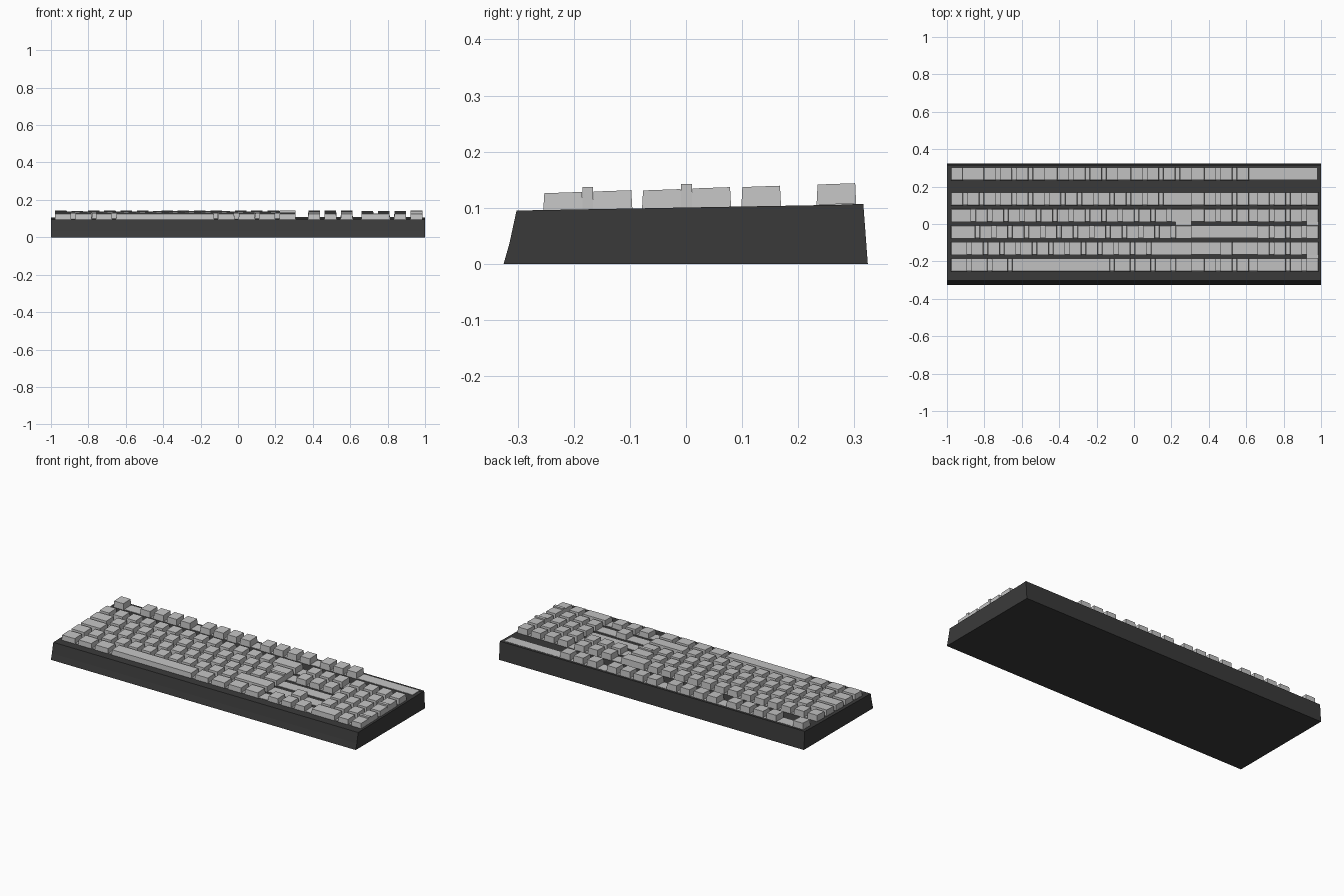
import bpy, bmesh

if "Cube" in bpy.data.objects:
    bpy.data.objects.remove(bpy.data.objects["Cube"])

def material(name, c):
    m = bpy.data.materials.new(name)
    m.diffuse_color = (c, c, c, 1)
    m.use_nodes = True
    m.node_tree.nodes["Principled BSDF"].inputs["Base Color"].default_value = m.diffuse_color
    return m

DARK = material("charcoal case", 0.042)
LIGHT = material("light grey keys", 0.55)

U = 0.0873          # one key unit
X0 = -0.979         # left edge of the key field
GAP = 0.022
DEPTH = 0.071
# row centre and key-top height, back row first
ROW_Y = [0.268, 0.134, 0.045, -0.043, -0.131, -0.219]
ROW_Z = [0.1425, 0.138, 0.1355, 0.132, 0.130, 0.127]

def deck(y):
    """Height of the sloping case top."""
    return 0.095 + (y + 0.302) / 0.618 * 0.011

def finish(bm, name, mat):
    bmesh.ops.recalc_face_normals(bm, faces=bm.faces)
    me = bpy.data.meshes.new(name)
    bm.to_mesh(me)
    bm.free()
    me.materials.append(mat)
    ob = bpy.data.objects.new(name, me)
    bpy.context.collection.objects.link(ob)
    return ob

def block(bm, x0, x1, y0, y1, top, inset=0.002, tilt=0.0012, sink=0.003):
    """Tapered box standing on the deck with a slightly tilted top."""
    v = []
    for s, e in ((0, 0), (1, inset)):
        for x, y in ((x0 + e, y0 + e), (x1 - e, y0 + e), (x1 - e, y1 - e), (x0 + e, y1 - e)):
            z = top + (tilt if y > (y0 + y1) / 2 else -tilt) if s else deck(y) - sink
            v.append(bm.verts.new((x, y, z)))
    for f in ((3, 2, 1, 0), (4, 5, 6, 7), (0, 1, 5, 4), (1, 2, 6, 5), (2, 3, 7, 6), (3, 0, 4, 7)):
        bm.faces.new([v[i] for i in f])

def key(bm, row, u, w=1.0):
    x = X0 + u * U
    y = ROW_Y[row]
    block(bm, x, x + w * U - GAP, y - DEPTH / 2, y + DEPTH / 2, ROW_Z[row])

def run(bm, row, u, widths):
    for w in widths:
        key(bm, row, u, w)
        u += w

def bridge(bm, row, u, w):
    """Raised filler joining a key to the one in the row in front."""
    x = X0 + u * U
    block(bm, x, x + w * U - GAP, ROW_Y[row + 1] + DEPTH / 2 - 0.001,
          ROW_Y[row] - DEPTH / 2 + 0.001, ROW_Z[row] + 0.0065, 0, 0)

# case: side profile extruded across the width
profile = [(-0.325, 0), (-0.315, 0.035), (-0.302, 0.095), (0.296, deck(0.296)),
           (0.297, 0.107), (0.316, 0.107), (0.324, 0)]
bm = bmesh.new()
face = bm.faces.new([bm.verts.new((-1, y, z)) for y, z in profile])
ext = bmesh.ops.extrude_face_region(bm, geom=[face])
bmesh.ops.translate(bm, vec=(2, 0, 0), verts=[g for g in ext["geom"] if isinstance(g, bmesh.types.BMVert)])
finish(bm, "case", DARK)

# thin light strips beneath every row of keys
bm = bmesh.new()
for y in ROW_Y:
    block(bm, X0, 0.979, y - 0.030, y + 0.032, deck(y) + 0.002, 0, 0.0006)
finish(bm, "row_strips", LIGHT)

# function row
bm = bmesh.new()
key(bm, 0, 0)
for u in (2, 6.5, 11):
    run(bm, 0, u, [1] * 4)
finish(bm, "function_keys", LIGHT)

# main typing block
bm = bmesh.new()
run(bm, 1, 0, [1] * 13 + [2])
run(bm, 2, 0, [1.5] + [1] * 12 + [1.5])
run(bm, 3, 0, [1.75] + [1] * 12 + [1.25])
run(bm, 4, 0, [1.25] + [1] * 11 + [2.75])
run(bm, 5, 0, [1.25] * 3 + [6.25] + [1.25] * 4)
bridge(bm, 2, 13.75, 1.25)
finish(bm, "typing_keys", LIGHT)

# navigation and arrow keys
NAV = 15.5
bm = bmesh.new()
for r in (0, 1, 2, 5):
    run(bm, r, NAV, [1] * 3)
key(bm, 4, NAV + 1)
finish(bm, "navigation_keys", LIGHT)

# number pad with two tall keys on the right
PAD = 18.77
bm = bmesh.new()
for r in (1, 2, 3, 4):
    run(bm, r, PAD, [1] * 4)
run(bm, 5, PAD, [2, 1, 1])
for r in (2, 4):
    bridge(bm, r, PAD + 3, 1)
finish(bm, "number_pad_keys", LIGHT)
